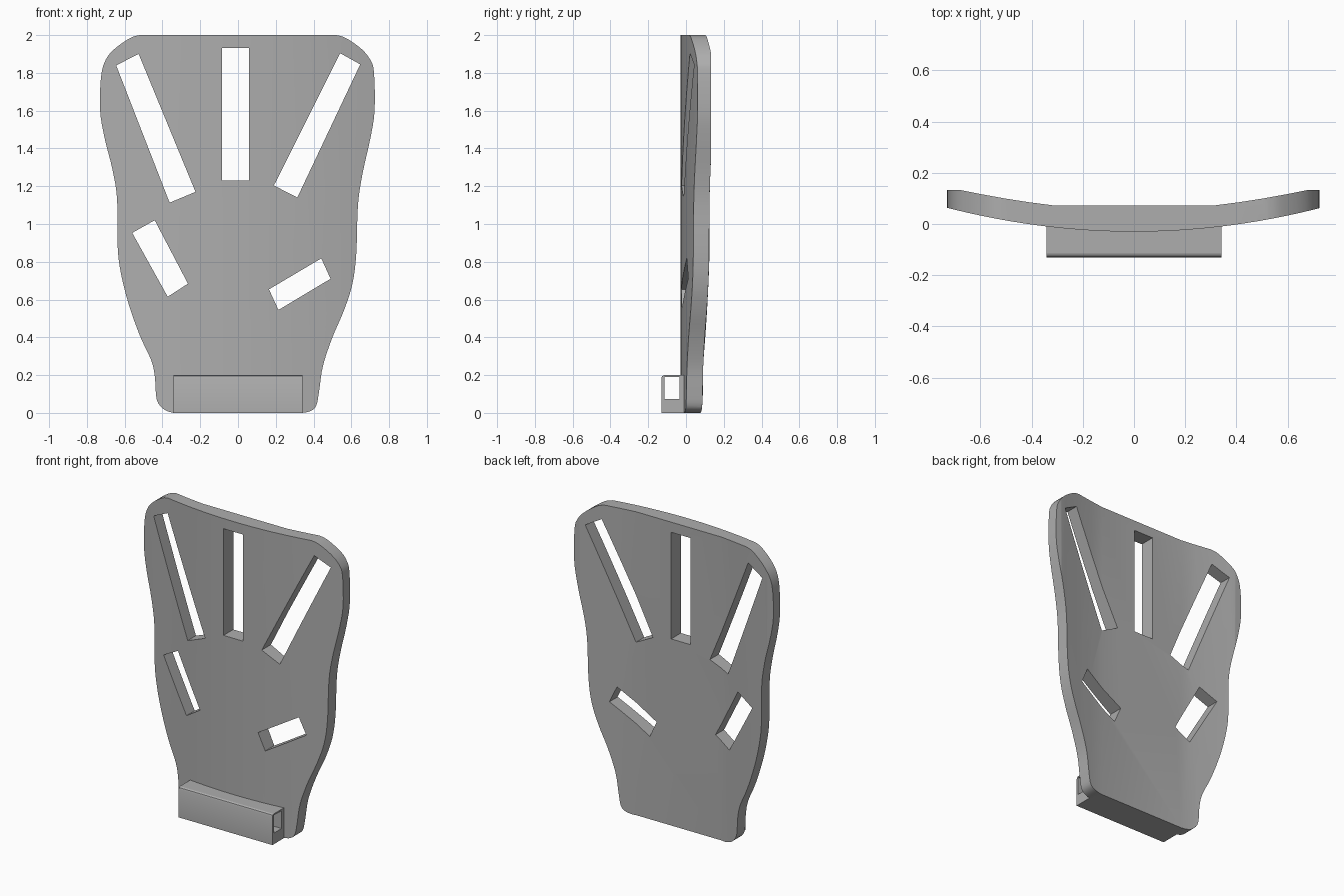
import bpy
import bmesh
from mathutils import Vector

default_cube = bpy.data.objects.get("Cube")
if default_cube:
    bpy.data.objects.remove(default_cube, do_unlink=True)

# Single grey plastic
grey = bpy.data.materials.new("grey_plastic")
grey.use_nodes = True
colour = (0.42, 0.42, 0.42, 1)
grey.diffuse_color = colour
grey.node_tree.nodes["Principled BSDF"].inputs["Base Color"].default_value = colour


def prism(name, points, axis, start, end):
    """Extrude a closed 2D profile along one axis (profile uses the other two axes in order)."""
    bm = bmesh.new()
    verts = []
    for point in points:
        coords = list(point)
        coords.insert(axis, start)
        verts.append(bm.verts.new(coords))
    face = bm.faces.new(verts)
    moved = bmesh.ops.extrude_face_region(bm, geom=[face])["geom"]
    offset = Vector()
    offset[axis] = end - start
    bmesh.ops.translate(bm, vec=offset, verts=[v for v in moved if isinstance(v, bmesh.types.BMVert)])
    bmesh.ops.recalc_face_normals(bm, faces=bm.faces)
    mesh = bpy.data.meshes.new(name)
    bm.to_mesh(mesh)
    bm.free()
    mesh.materials.append(grey)
    obj = bpy.data.objects.new(name, mesh)
    bpy.context.collection.objects.link(obj)
    return obj


def apply_boolean(target, cutter, operation):
    """Apply a boolean and remove the cutter."""
    bpy.ops.object.select_all(action="DESELECT")
    bpy.context.view_layer.objects.active = target
    target.select_set(True)
    modifier = target.modifiers.new("cut", "BOOLEAN")
    modifier.operation = operation
    modifier.solver = "EXACT"
    modifier.object = cutter
    bpy.ops.object.modifier_apply(modifier=modifier.name)
    bpy.data.objects.remove(cutter, do_unlink=True)


def smooth_path(points, steps=4):
    """Catmull-Rom curve through an open list of points."""
    pts = [Vector(p) for p in points]
    pts = [pts[0]] + pts + [pts[-1]]
    path = []
    for a, b, c, d in zip(pts, pts[1:], pts[2:], pts[3:]):
        for i in range(steps):
            t = i / steps
            path.append(b + (c - a) * t / 2 + (a * 2 - b * 5 + c * 4 - d) * t * t / 2
                        + (b * 3 - a - c * 3 + d) * t ** 3 / 2)
    return path + [pts[-1]]


def shade(obj):
    bpy.ops.object.select_all(action="DESELECT")
    bpy.context.view_layer.objects.active = obj
    obj.select_set(True)
    bpy.ops.object.shade_smooth_by_angle(angle=0.4)


# Plate: curved horizontal section, with a flat middle on the back
half = 0.76
steps = 28
front_curve = []
for i in range(steps + 1):
    x = half * (2 * i / steps - 1)
    front_curve.append((x, 0.175 * x * x - 0.03))
back_half = [(0.31, 0.072), (0.41, 0.085), (0.5, 0.099), (0.6, 0.117), (0.68, 0.133), (half, 0.133)]
back_curve = back_half[::-1] + [(-x, y) for x, y in back_half]
plate = prism("palm_plate", front_curve + back_curve, 2, -0.1, 2.1)

# Plate silhouette, right and left edges running upwards
positive_edge = [(0.34, 0), (0.385, 0.01), (0.415, 0.04), (0.43, 0.12), (0.45, 0.25), (0.5, 0.4),
                 (0.56, 0.54), (0.605, 0.68), (0.626, 0.84), (0.635, 1.1), (0.66, 1.27), (0.7, 1.45),
                 (0.723, 1.6), (0.72, 1.8), (0.7, 1.87), (0.65, 1.93), (0.57, 1.985), (0.52, 2)]
negative_edge = [(-0.34, 0), (-0.39, 0.017), (-0.43, 0.07), (-0.44, 0.19), (-0.46, 0.28), (-0.52, 0.41),
                 (-0.58, 0.58), (-0.62, 0.74), (-0.637, 0.88), (-0.64, 1.13), (-0.665, 1.29),
                 (-0.705, 1.45), (-0.73, 1.6), (-0.725, 1.78), (-0.7, 1.87), (-0.65, 1.93),
                 (-0.57, 1.985), (-0.52, 2)]
silhouette = smooth_path(positive_edge) + smooth_path(negative_edge)[::-1]
apply_boolean(plate, prism("silhouette", silhouette, 1, -0.3, 0.3), "INTERSECT")

# Five straight slots through the plate
slots = [
    [(-0.645, 1.84), (-0.526, 1.9), (-0.225, 1.17), (-0.362, 1.113)],
    [(-0.085, 1.23), (0.058, 1.23), (0.058, 1.933), (-0.085, 1.933)],
    [(0.541, 1.904), (0.647, 1.845), (0.314, 1.14), (0.19, 1.204)],
    [(-0.56, 0.953), (-0.441, 1.02), (-0.265, 0.684), (-0.372, 0.615)],
    [(0.164, 0.654), (0.441, 0.818), (0.49, 0.71), (0.214, 0.545)],
]
for corners in slots:
    apply_boolean(plate, prism("slot", corners, 1, -0.3, 0.3), "DIFFERENCE")
shade(plate)

# Strap sleeve across the lower front, with a tunnel along x
sleeve_profile = [(-0.006, 0), (-0.13, 0), (-0.13, 0.185), (-0.126, 0.195), (-0.115, 0.2), (-0.006, 0.2)]
tunnel_profile = [(-0.115, 0.073), (-0.035, 0.073), (-0.035, 0.19), (-0.115, 0.19)]
sleeve = prism("strap_sleeve", sleeve_profile, 0, -0.342, 0.342)
apply_boolean(sleeve, prism("tunnel", tunnel_profile, 0, -0.5, 0.5), "DIFFERENCE")
shade(sleeve)
